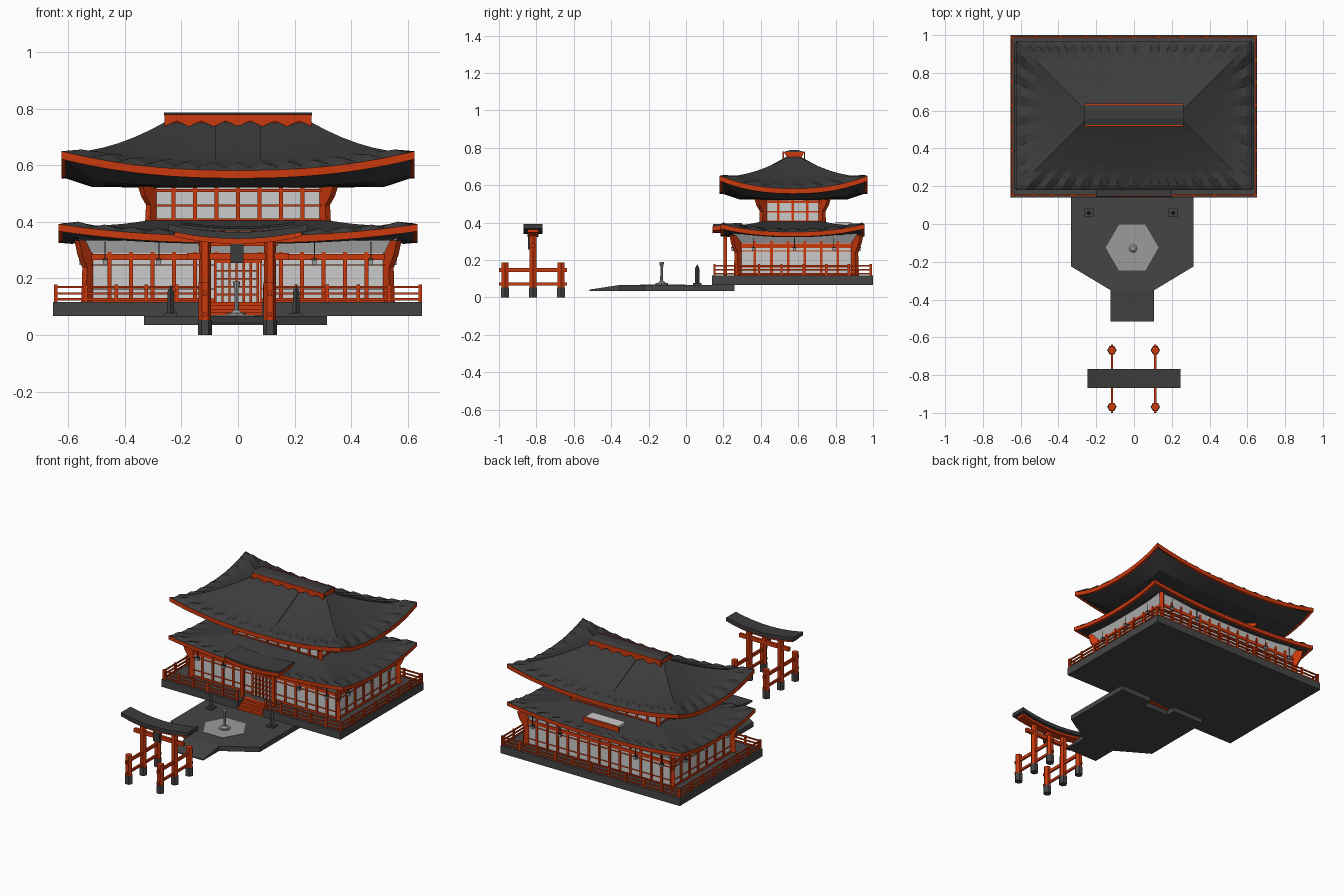
import bpy, bmesh, math
from mathutils import Vector, Matrix

if "Cube" in bpy.data.objects:
    bpy.data.objects.remove(bpy.data.objects["Cube"])

def material(name, c):
    m = bpy.data.materials.new(name)
    m.diffuse_color = (*c, 1)
    m.use_nodes = True
    m.node_tree.nodes["Principled BSDF"].inputs["Base Color"].default_value = m.diffuse_color
    return m

ORANGE = material("vermilion", (0.6, 0.04, 0.004))
DARK = material("dark_tile", (0.045, 0.045, 0.045))
STONE = material("stone", (0.06, 0.06, 0.06))
WALL = material("plaster", (0.55, 0.55, 0.55))
PALE = material("pale_stone", (0.33, 0.33, 0.33))

def finish(name, bm, mat):
    bmesh.ops.recalc_face_normals(bm, faces=bm.faces)
    me = bpy.data.meshes.new(name)
    bm.to_mesh(me)
    bm.free()
    me.materials.append(mat)
    bpy.context.collection.objects.link(bpy.data.objects.new(name, me))

def boxes(name, items, mat):
    """items: (x0, x1, y0, y1, z0, z1)"""
    bm = bmesh.new()
    for x0, x1, y0, y1, z0, z1 in items:
        m = Matrix.Translation(((x0+x1)/2, (y0+y1)/2, (z0+z1)/2)) @ Matrix.Diagonal((x1-x0, y1-y0, z1-z0, 1))
        bmesh.ops.create_cube(bm, size=1, matrix=m)
    finish(name, bm, mat)

def cyls(name, items, mat, n=6):
    """items: (x, y, z0, z1, bottom radius, top radius)"""
    bm = bmesh.new()
    for x, y, z0, z1, r0, r1 in items:
        m = Matrix.Translation((x, y, (z0+z1)/2)) @ Matrix.Rotation(math.pi/2, 4, 'Z')
        bmesh.ops.create_cone(bm, cap_ends=True, segments=n, radius1=r0, radius2=r1, depth=z1-z0, matrix=m)
    finish(name, bm, mat)

def prism(name, pts, move, mat):
    """Closed solid: an outline of 3D points moved along a vector"""
    bm = bmesh.new()
    a = [bm.verts.new(p) for p in pts]
    b = [bm.verts.new(Vector(p) + Vector(move)) for p in pts]
    bm.faces.new(a)
    bm.faces.new(b[::-1])
    for i in range(len(a)):
        j = (i+1) % len(a)
        bm.faces.new((a[i], a[j], b[j], b[i]))
    finish(name, bm, mat)

def loft(name, rings, cy, mat, nx=26, ny=14, cap=False):
    """Rectangular rings (half x, half y, z, corner lift, ripple) joined by faces"""
    bm = bmesh.new()
    rows = []
    for hx, hy, z, lift, amp in rings:
        row = []
        for side, n in enumerate((nx, ny, nx, ny)):
            for i in range(n):
                u = -1 + 2*i/n
                x, y = ((u, -1), (1, u), (-u, 1), (-1, -u))[side]
                zz = z + lift*abs(u)**2.3 + (amp if i % 2 else 0)
                row.append(bm.verts.new((x*hx, cy + y*hy, zz)))
        rows.append(row)
    k = len(rows[0])
    for a, b in zip(rows, rows[1:]):
        for i in range(k):
            bm.faces.new((a[i], a[(i+1) % k], b[(i+1) % k], b[i]))
    if cap:
        bm.faces.new(rows[-1])
    finish(name, bm, mat)

def bent_slab(name, hx, y0, y1, z, thick, lift, mat, rise=0, n=10):
    """Slab whose ends curve upward"""
    bm = bmesh.new()
    sec = []
    for i in range(n+1):
        u = -1 + 2*i/n
        w = z + lift*u*u
        sec.append([bm.verts.new((u*hx, y, w+d)) for y, d in
                    ((y0, 0), (y1, rise), (y1, rise+thick), (y0, thick))])
    for a, b in zip(sec, sec[1:]):
        for j in range(4):
            bm.faces.new((a[j], a[(j+1) % 4], b[(j+1) % 4], b[j]))
    bm.faces.new(sec[0])
    bm.faces.new(sec[-1])
    finish(name, bm, mat)

# Curved hip roofs: rippled tiles, vermilion eave band and dark underside
def roof(name, cy, ox, oy, ix, iy, z0, z1, lift, p, amp, band, under, wall):
    top = []
    for t in (0, .07, .16, .27, .4, .55, .7, .85, 1):
        a = 0 if t == 0 else amp*max(0, 1 - t/.3)
        top.append((ox+(ix-ox)*t, oy+(iy-oy)*t, z0+(z1-z0)*t**p, lift*(1-t)**2, a))
    loft(name + "_tiles", top, cy, DARK, cap=True)
    zb = z0 - band
    loft(name + "_eave_band", [(ox, oy, z0, lift, 0), (ox, oy, zb, lift, 0), (ox-.02, oy-.02, zb, lift, 0)], cy, ORANGE)
    inset, zu, lu = under
    loft(name + "_underside", [(ox-.015, oy-.015, zb, lift, 0), (ox-inset, oy-inset, zu, lu, 0),
                               (*wall, 0, 0)], cy, DARK)

roof("lower_roof", .57, .635, .385, .32, .17, .35, .405, .042, 1, .022, .025, (.05, .322, .028), (.545, .325, .335))
roof("upper_roof", .575, .625, .395, .26, .03, .582, .752, .068, 1.22, .024, .028, (.11, .523, .022), (.32, .17, .522))

# Raised middle strips of the upper roof, front and back
for s, label in ((-1, "front"), (1, "back")):
    bm = bmesh.new()
    rows = []
    for i in range(9):
        t = .04 + .96*i/8
        y = .575 + s*(.395 - .365*t)
        z = .582 + .17*t**1.22 + .005
        rows.append([bm.verts.new((x, y, z-d)) for x, d in ((-.082, .02), (-.082, 0), (.082, 0), (.082, .02))])
    for a, b in zip(rows, rows[1:]):
        for j in range(3):
            bm.faces.new((a[j], a[j+1], b[j+1], b[j]))
    finish(label + "_roof_strip", bm, DARK)

# Ridge with scalloped side boards
prism("ridge_beam", [(-.26, y, z) for y, z in ((.55, .735), (.61, .735), (.633, .778), (.522, .778))], (.52, 0, 0), ORANGE)
prism("ridge_cap", [(-.262, y, z) for y, z in ((.52, .777), (.635, .777), (.6, .787), (.555, .787))], (.524, 0, 0), DARK)
teeth = [(-.26 + .52*i/12, .757 if i % 2 else .737) for i in range(13)]
for y in (.517, .631):
    prism("ridge_board", [(x, y, z) for x, z in teeth + [(.26, .779), (-.26, .779)]], (0, .006, 0), ORANGE)

# Walls with posts, rails and flared corner brackets on all four sides
def storey(name, hx, hy, cy, z0, z1, nx, ny, rails, w):
    boxes(name + "_walls", [(-hx, hx, cy-hy, cy+hy, z0, z1)], WALL)
    spots = [(-hx + 2*hx*i/nx, cy + s*hy) for s in (-1, 1) for i in range(nx+1)]
    spots += [(s*hx, cy - hy + 2*hy*i/ny) for s in (-1, 1) for i in range(1, ny)]
    frame = [(x-w, x+w, y-w, y+w, z0, z1) for x, y in spots]
    e = w*.8
    for z, h in rails:
        for s in (-1, 1):
            frame.append((-hx-e, hx+e, cy+s*hy-e, cy+s*hy+e, z, z+h))
            frame.append((s*hx-e, s*hx+e, cy-hy-e, cy+hy+e, z, z+h))
    boxes(name + "_frame", frame, ORANGE)
    zm = z0 + (z1-z0)*.55
    for sx in (-1, 1):
        for sy in (-1, 1):
            c = Vector((sx*hx, cy+sy*hy, 0))
            off = Vector((.0085, -.0085*sx*sy, 0))
            pts = [c + Vector((sx*r, sy*r, z)) - off for r, z in
                   ((-.01, z0), (.016, z0), (.012, zm), (.03, (zm+z1)/2), (.04, z1), (-.01, z1))]
            prism(name + "_corner_bracket", pts, off*2, ORANGE)

storey("lower", .53, .31, .59, .117, .335, 14, 7, ((.117, .012), (.16, .005), (.245, .005), (.265, .022)), .007)
storey("upper", .305, .155, .57, .38, .525, 8, 4, ((.4, .012), (.455, .006), (.505, .012)), .007)
loft("lower_soffit", [(.53, .31, .29, 0, 0), (.565, .335, .342, 0, 0)], .585, WALL, 2, 2)

# Lattice door
door = [(-.085, .085, .265, .272, .255, .27)]
door += [(x-.004, x+.004, .262, .274, .117, .26) for x in (-.08, -.055, -.03, -.005, .02, .045, .07)]
door += [(-.08, .075, .264, .273, z, z+.006) for z in (.14, .168, .196, .224)]
boxes("door_panel", [(-.083, .078, .27, .28, .117, .26)], WALL)
boxes("door_lattice", door, ORANGE)

# Front porch and the small gable box at the back
bent_slab("porch_roof", .2, .145, .3, .366, .01, .015, DARK, .008)
bent_slab("porch_eave", .2, .143, .29, .343, .022, .015, ORANGE, .008)
boxes("porch_posts", [(s*.115-.01, s*.115+.01, .2, .22, .117, .35) for s in (-1, 1)], ORANGE)
boxes("porch_beam", [(-.14, .14, .2, .22, .315, .332)], ORANGE)
boxes("back_gable_panel", [(-.12, .12, .8, .875, .385, .402)], WALL)
boxes("back_gable_trim", [(-.13, .13, .875, .885, .365, .4)], ORANGE)

# Platform with stair notch, plaza and ramp
prism("platform", [(x, y, .067) for x, y in ((-.655, .14), (-.1, .14), (-.1, .22), (.085, .22), (.085, .14),
                                             (.65, .14), (.65, 1), (-.655, 1))], (0, 0, .05), STONE)
boxes("stairs", [(-.1, .085, .14+.02*i, .23, .067+.0125*i, .0795+.0125*i) for i in range(4)], ORANGE)
prism("plaza", [(x, y, .035) for x, y in ((-.333, .26), (-.1, .26), (-.1, .2), (.085, .2), (.085, .26), (.315, .26),
                                          (.315, -.225), (.107, -.35), (-.125, -.35), (-.333, -.225))], (0, 0, .032), STONE)
prism("ramp", [(-.125, y, z) for y, z in ((-.35, .035), (-.35, .067), (-.515, .042), (-.515, .035))], (.232, 0, 0), STONE)
cyls("hexagon_paving", [(-.01, -.125, .06, .07, .14, .14)], PALE)

# Stone lamp in the middle and two stone pillars
cyls("centre_lamp", [(-.005, -.13, .07, .077, .034, .034), (-.005, -.13, .077, .088, .022, .01),
                     (-.005, -.13, .088, .17, .008, .007), (-.005, -.13, .165, .19, .009, .013)], PALE, 8)
for x in (-.238, .206):
    boxes("pillar_base", [(x-.023, x+.023, .037, .083, .067, .078)], STONE)
    cyls("stone_pillar", [(x, .06, .078, .155, .013, .011), (x, .06, .155, .175, .011, .002)], STONE, 4)

# Veranda railing
rail = []
levels = (.122, .143, .166)
for a, b in ((-.645, -.11), (.095, .645)):
    rail += [(a, b, .148, .156, z, z+.008) for z in levels]
    rail += [(a+(b-a)*i/5-.006, a+(b-a)*i/5+.006, .146, .158, .117, .178) for i in range(6)]
rail += [(-.645, .645, .984, .992, z, z+.008) for z in levels]
rail += [(-.645+.129*i-.006, -.645+.129*i+.006, .982, .994, .117, .178) for i in range(11)]
for s in (-.645, .645):
    rail += [(s-.004, s+.004, .15, .99, z, z+.008) for z in levels]
    rail += [(s-.006, s+.006, .15+.12*i-.006, .15+.12*i+.006, .117, .178) for i in range(1, 7)]
boxes("veranda_railing", rail, ORANGE)

# Hanging lanterns under the lower eave
spots = [(x, y) for x in (-.47, -.28, .27, .47) for y in (.25, .925)]
spots += [(x, y) for x in (-.552, .552) for y in (.36, .58, .79)]
boxes("hanging_lanterns", [(x-.008, x+.008, y-.008, y+.008, .248, .264) for x, y in spots], PALE)
boxes("lantern_tops", [(x-.01, x+.01, y-.01, y+.01, .264, .27) for x, y in spots] +
      [(x-.0015, x+.0015, y-.0015, y+.0015, .27, .33) for x, y in spots], DARK)

# Gateway
GY = -.818
sides = (-.117, .113)
small = [(x, y) for x in sides for y in (-.968, -.668)]
cyls("gate_post_bases", [(x, y, 0, .053, .025, .025) for x, y in small + [(x, GY) for x in sides]], STONE)
cyls("gate_side_posts", [(x, y, .05, .187, .022, .022) for x, y in small], ORANGE)
cyls("gate_main_posts", [(x, GY, .05, .335, .022, .021) for x in sides], ORANGE)
boxes("gate_side_rails", [(x-.006, x+.006, -1, -.637, z, z+h) for x in sides for z, h in ((.065, .015), (.137, .02))], ORANGE)
boxes("gate_tie_beam", [(-.18, .18, GY-.009, GY+.009, .265, .29)], ORANGE)
boxes("gate_plaque", [(-.026, .02, GY-.028, GY-.012, .255, .325)], DARK)
boxes("gate_strut", [(-.012, .012, GY-.012, GY+.012, .29, .33)], ORANGE)
bent_slab("gate_lower_lintel", .225, GY-.03, GY+.03, .322, .02, .026, ORANGE)
bent_slab("gate_top_lintel", .245, GY-.05, GY+.05, .34, .024, .028, DARK)
